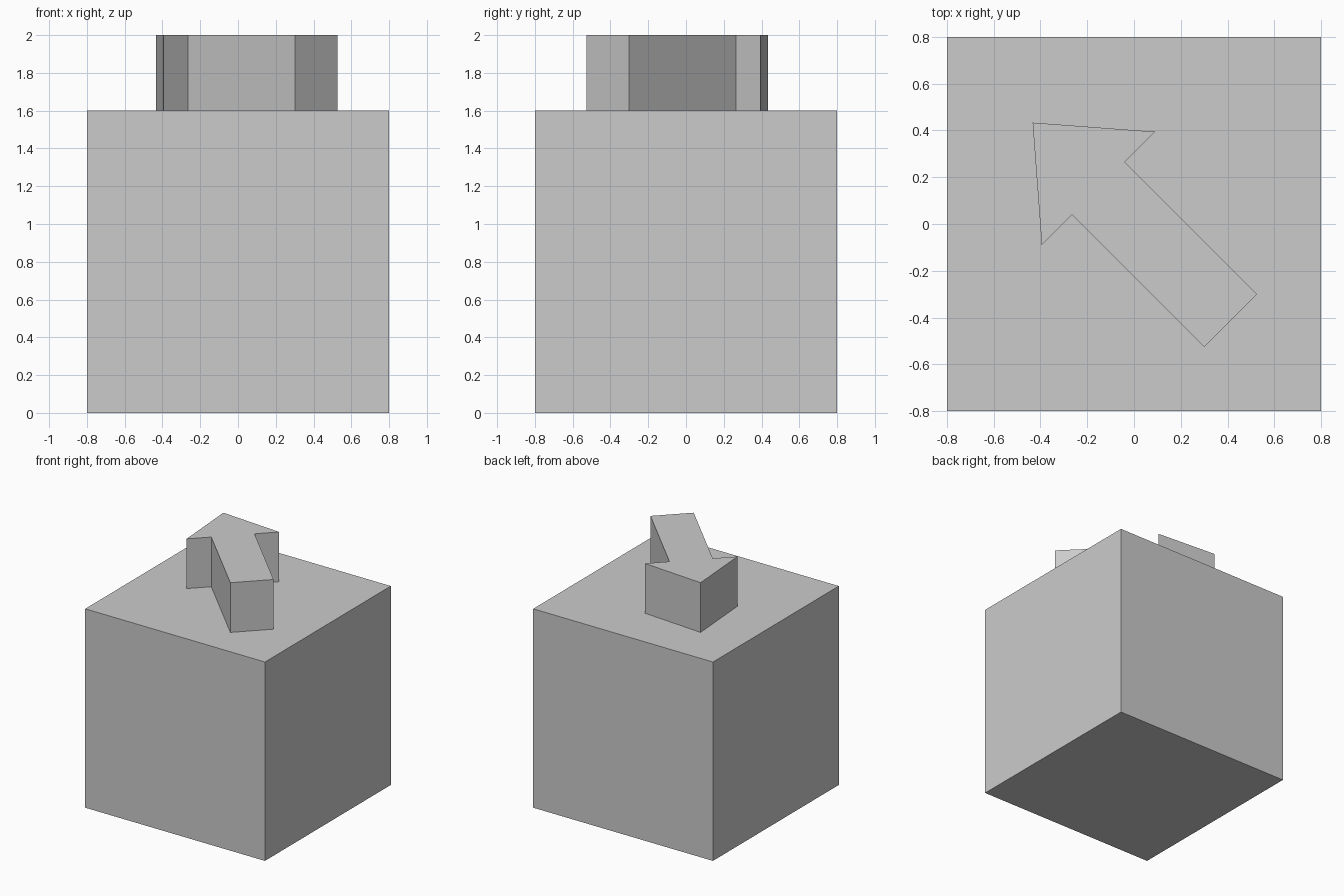
import bpy
import bmesh
from math import radians
from mathutils import Matrix

default = bpy.data.objects.get("Cube")
if default:
    bpy.data.objects.remove(default, do_unlink=True)

SIDE = 1.6      # edge of the block
RISE = 0.4      # height of the arrow above the block

grey = bpy.data.materials.new("light_grey")
grey.use_nodes = True
colour = (0.6, 0.6, 0.6, 1.0)
grey.diffuse_color = colour
grey.node_tree.nodes["Principled BSDF"].inputs["Base Color"].default_value = colour


def prism(name, outline, bottom, height, turn=0.0):
    """Extrude a flat outline upwards, turned about the z axis."""
    bm = bmesh.new()
    base = bm.faces.new([bm.verts.new((x, y, bottom)) for x, y in outline])
    top = bmesh.ops.extrude_face_region(bm, geom=[base], use_keep_orig=True)
    moved = [v for v in top["geom"] if isinstance(v, bmesh.types.BMVert)]
    bmesh.ops.translate(bm, verts=moved, vec=(0, 0, height))
    bmesh.ops.rotate(bm, verts=bm.verts, matrix=Matrix.Rotation(turn, 3, "Z"))
    bmesh.ops.recalc_face_normals(bm, faces=bm.faces)
    mesh = bpy.data.meshes.new(name)
    bm.to_mesh(mesh)
    bm.free()
    mesh.materials.append(grey)
    obj = bpy.data.objects.new(name, mesh)
    bpy.context.collection.objects.link(obj)
    return obj


# Main block
h = SIDE / 2
prism("block", [(-h, -h), (h, -h), (h, h), (-h, h)], 0, SIDE)

# Raised arrow, drawn pointing along +y and turned to the back right corner
half = [(0.16, -0.585), (0.16, 0.215), (0.343, 0.215)]
mirrored = [(-x, y) for x, y in reversed(half)]
prism("arrow", half + [(0, 0.613)] + mirrored, SIDE, RISE, radians(45))
